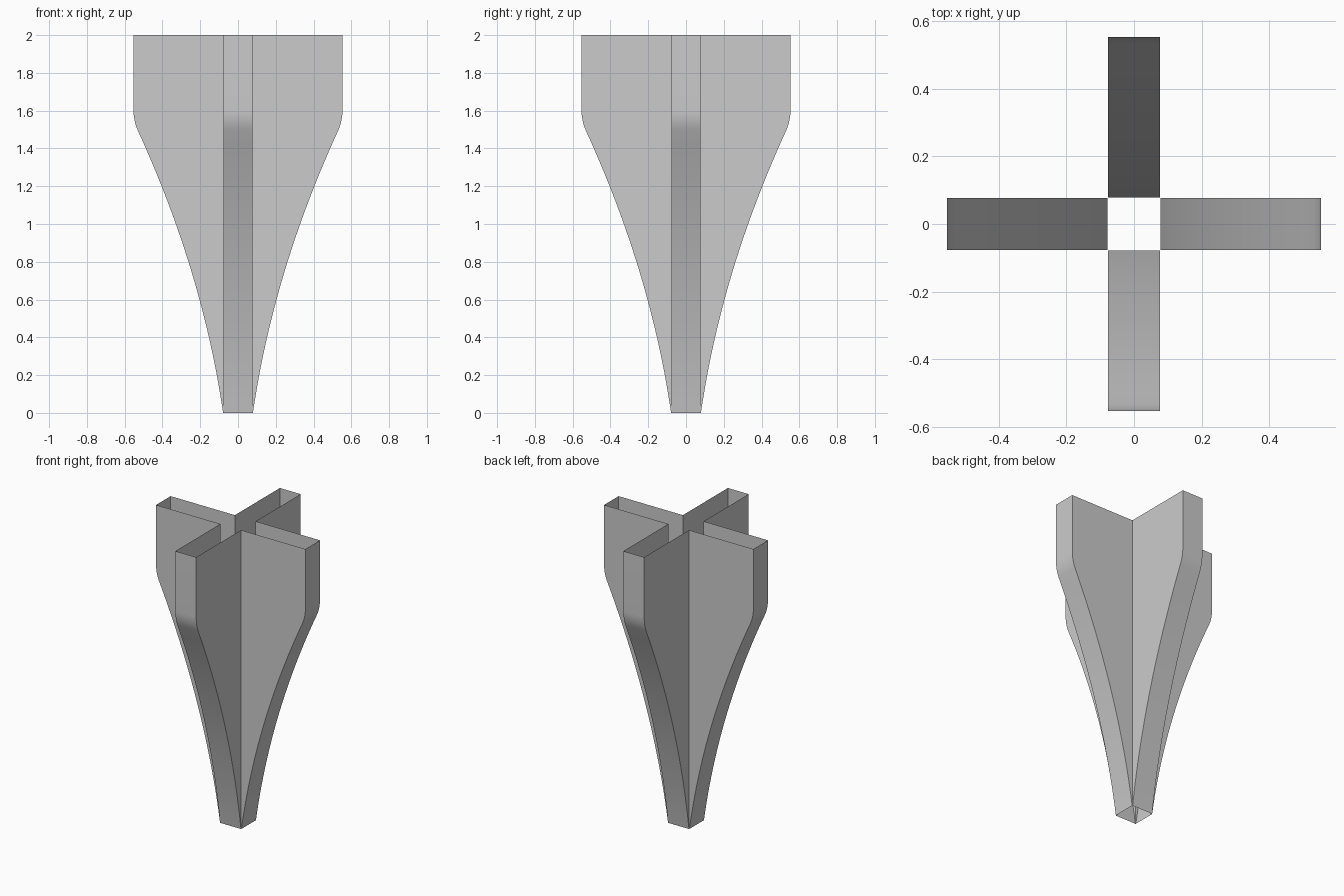
import bpy, bmesh
from mathutils import Matrix

if "Cube" in bpy.data.objects:
    bpy.data.objects.remove(bpy.data.objects["Cube"])

W = 0.077      # half width of each arm
REACH = 0.553  # reach of each arm at the top

# Side profile (reach, height): flaring curve, small fillet, straight collar
profile = []
for i in range(21):
    z = 1.5 * i / 20
    profile.append((0.079 + 0.145 * z + 0.105 * z * z, z))
start = profile[-1][0]
for i in range(1, 7):
    t = i / 6
    profile.append((start + (REACH - start) * (2 * t - t * t), 1.5 + 0.1 * t))
profile.append((REACH, 2.0))

# Plus-shaped outline lofted up the profile, open at both ends
bm = bmesh.new()
rings = []
for r, z in profile:
    ring = []
    for k in range(4):
        turn = Matrix([((1, 0, 0), (0, 1, 0), (0, 0, 1)),
                       ((0, -1, 0), (1, 0, 0), (0, 0, 1)),
                       ((-1, 0, 0), (0, -1, 0), (0, 0, 1)),
                       ((0, 1, 0), (-1, 0, 0), (0, 0, 1))][k])
        for x, y in ((W, -W), (r, -W), (r, W)):
            ring.append(bm.verts.new((
                turn[0][0] * x + turn[0][1] * y,
                turn[1][0] * x + turn[1][1] * y, z)))
    rings.append(ring)
for a, b in zip(rings, rings[1:]):
    for i in range(12):
        j = (i + 1) % 12
        bm.faces.new((a[i], a[j], b[j], b[i]))

mesh = bpy.data.meshes.new("cross_shell")
bm.to_mesh(mesh)
bm.free()
shell = bpy.data.objects.new("cross_shell", mesh)
bpy.context.collection.objects.link(shell)

# Smooth curve with crisp corners
bpy.context.view_layer.objects.active = shell
shell.select_set(True)
bpy.ops.object.shade_smooth_by_angle(angle=0.6)
